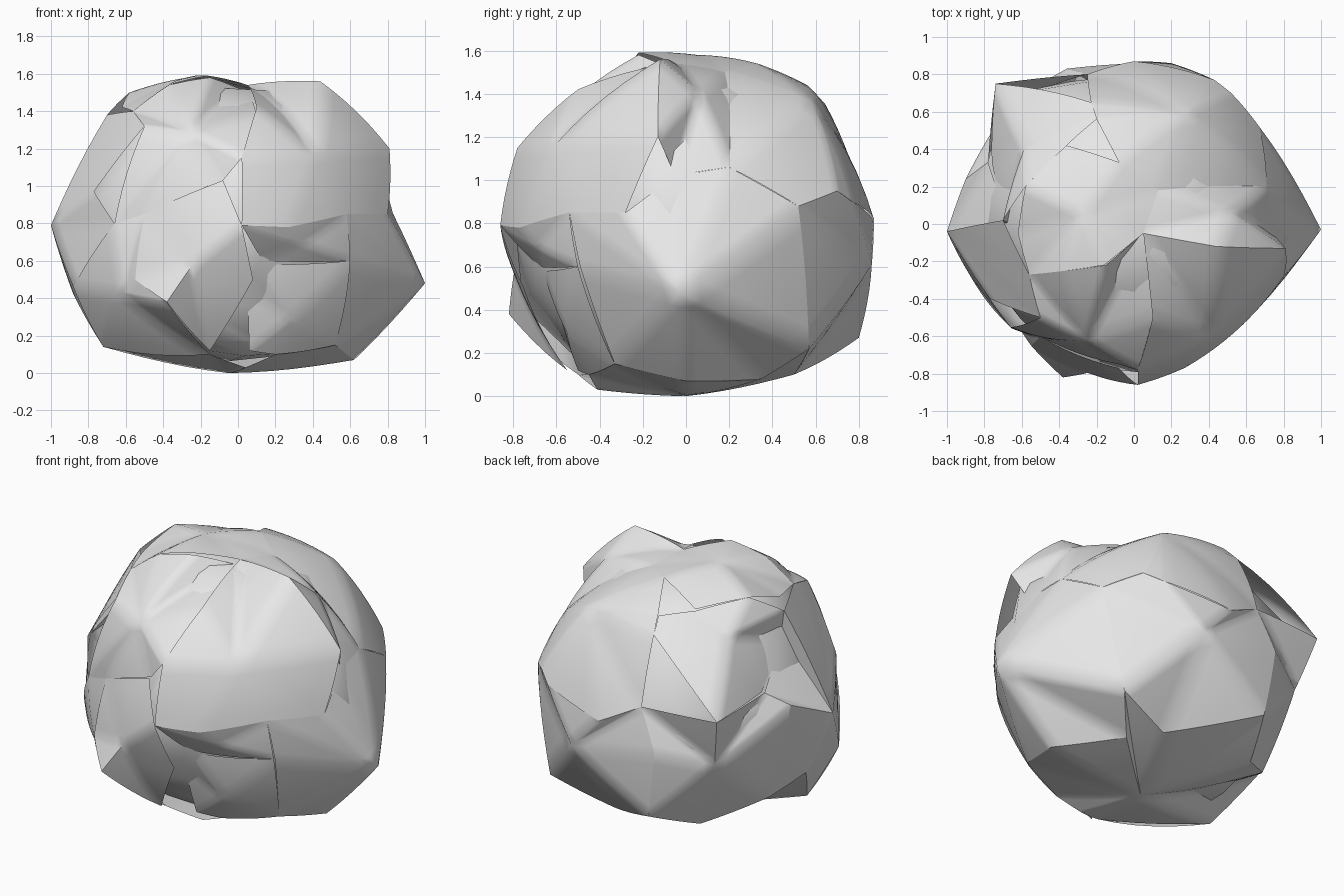
import bpy
import bmesh
from mathutils import Vector

default_cube = bpy.data.objects.get("Cube")
if default_cube:
    bpy.data.objects.remove(default_cube, do_unlink=True)

CENTRE = Vector((0, 0, .8))
STEPS = 6           # rows of faces from rim to middle
ROUND = .5          # 0 gives flat facets, 1 a round shell
POINTED = .22

grey = bpy.data.materials.new("plain_grey")
grey.use_nodes = True
grey.diffuse_color = (.8, .8, .8, 1)
grey.node_tree.nodes["Principled BSDF"].inputs["Base Color"].default_value = grey.diffuse_color

all_corners = []


def finish(name, bm, angle):
    """Turn the bmesh into a smooth shaded object."""
    mesh = bpy.data.meshes.new(name)
    bm.to_mesh(mesh)
    bm.free()
    mesh.materials.append(grey)
    part = bpy.data.objects.new(name, mesh)
    bpy.context.collection.objects.link(part)
    bpy.ops.object.select_all(action="DESELECT")
    part.select_set(True)
    bpy.context.view_layer.objects.active = part
    bpy.ops.object.shade_smooth_by_angle(angle=angle)


def rounded(corners, weights, roundness):
    """Blend three corners, easing the point towards a round shell."""
    flat = sum((c * w for c, w in zip(corners, weights)), Vector())
    radius = sum(c.length * w for c, w in zip(corners, weights))
    point = flat.lerp(flat.normalized() * radius, roundness) + CENTRE
    point.z = min(max(point.z, 0), 1.6)
    return point


def leaf(name, outline, tip=None, roundness=ROUND):
    """Domed shell: triangles from each outline edge up to the tip."""
    rim = [Vector(p) - CENTRE for p in outline]
    if tip:
        top = Vector(tip) - CENTRE
    else:
        middle = sum(rim, Vector()) / len(rim)
        top = middle.normalized() * (sum(p.length for p in rim) / len(rim))
    all_corners.extend(rim + [top])
    bm = bmesh.new()
    for a, b in zip(rim, rim[1:] + rim[:1]):
        grid = {}
        for i in range(STEPS + 1):
            for j in range(STEPS + 1 - i):
                u, v = i / STEPS, j / STEPS
                grid[i, j] = bm.verts.new(rounded((a, b, top), (u, v, 1 - u - v), roundness))
        for i in range(STEPS):
            for j in range(STEPS - i):
                bm.faces.new((grid[i, j], grid[i + 1, j], grid[i, j + 1]))
                if i + j < STEPS - 1:
                    bm.faces.new((grid[i + 1, j], grid[i + 1, j + 1], grid[i, j + 1]))
    bmesh.ops.remove_doubles(bm, verts=bm.verts, dist=.0005)
    bm.normal_update()
    inward = [f for f in bm.faces if f.normal.dot(f.calc_center_median() - CENTRE) < 0]
    bmesh.ops.reverse_faces(bm, faces=inward)
    finish(name, bm, 1.0)


# Upper shells
leaf("crown_leaf", [
    (-.56, -.27, 1.4), (-.37, -.25, 1.54), (-.16, -.22, 1.59), (.05, -.05, 1.54),
    (.13, .18, 1.5), (-.08, .33, 1.54), (-.36, .42, 1.45), (-.58, .2, 1.5),
    (-.62, -.05, 1.42)], (-.27, .05, 1.58))
leaf("upper_left_leaf", [
    (.05, -.05, 1.54), (.13, .18, 1.5), (.71, .2, 1.06), (.74, -.05, 1.02),
    (.81, -.13, 1.2), (.44, -.12, 1.56)], (.52, .06, 1.4))
leaf("upper_left_front_leaf", [
    (.05, -.05, 1.54), (.44, -.12, 1.56), (.81, -.13, 1.2),
    (.8, -.28, .85), (.58, -.54, .85), (.27, -.77, .78), (.02, -.86, .79),
    (.02, -.78, 1.15), (.1, -.5, 1.42)], (.4, -.6, 1.17))
leaf("front_brow", [
    (.58, -.54, .85), (.27, -.77, .78), (.02, -.86, .79), (.13, -.68, .6),
    (.6, -.5, .6)], (.34, -.69, .69))
leaf("upper_back_leaf", [
    (.13, .18, 1.5), (.71, .2, 1.06), (.67, .52, .88), (.52, .7, .95),
    (.43, .77, .9), (0, .87, .82), (-.25, .8, .95), (-.23, .65, 1.34),
    (-.2, .56, 1.44), (-.08, .33, 1.54)], (.27, .58, 1.36))
leaf("back_right_leaf", [
    (-.74, .75, .96), (-.23, .65, 1.34), (-.2, .56, 1.42), (-.36, .42, 1.44),
    (-.58, .2, 1.5), (-.7, .02, 1.38), (-.66, 0, 1.2), (-.76, .33, 1)])
leaf("upper_front_leaf", [
    (-.56, -.27, 1.4), (-.37, -.25, 1.54), (-.15, -.22, 1.58), (.05, -.05, 1.5),
    (.1, -.5, 1.38), (.02, -.78, 1.15), (-.08, -.75, 1.03), (-.5, -.6, .85),
    (-.66, -.55, .8), (-.5, -.5, 1.32)], (-.25, -.62, 1.28))

# Side shells
leaf("left_leaf", [
    (.71, .2, 1.06), (.67, .52, .88), (.55, .57, .22), (.35, .35, .08),
    (.62, 0, .07), (.52, -.33, .15), (.6, -.49, .6), (.58, -.54, .85),
    (.8, -.28, .85), (.74, -.05, 1.02)], (1, -.03, .48), POINTED)
leaf("right_leaf", [
    (-.66, 0, 1.2), (-.78, .33, 1), (-.9, .24, .92), (-.75, .25, .3),
    (-.88, .06, .42), (-.72, -.18, .14), (-.88, -.27, .46), (-.66, -.55, .8),
    (-.77, -.4, .97), (-.5, -.5, 1.32), (-.56, -.27, 1.4), (-.7, .02, 1.38)],
    (-1, -.04, .79), POINTED)

# Front shells
leaf("front_leaf", [
    (-.5, -.6, .85), (-.08, -.77, 1.03), (.02, -.86, .79), (.08, -.75, .5),
    (-.15, -.55, .12), (-.38, -.82, .38), (-.55, -.65, .5)])
leaf("lower_front_leaf", [
    (.13, -.66, .58), (.6, -.5, .6), (.52, -.33, .15), (.2, -.45, .1),
    (.06, -.5, .12), (.05, -.6, .45)])
leaf("lower_right_leaf", [
    (-.55, -.65, .5), (-.5, -.6, .85), (-.66, -.55, .8), (-.88, -.27, .46),
    (-.72, -.18, .14), (-.15, -.5, .1), (-.38, -.8, .38)])

# Back and underside shells
leaf("lower_back_leaf", [
    (-.74, .75, .96), (-.25, .8, .95), (-.36, .83, .7), (-.3, .8, .27),
    (-.45, .5, .15), (-.75, .25, .3), (-.9, .24, .92), (-.78, .33, 1)],
    roundness=POINTED)
leaf("back_left_leaf", [
    (-.25, .8, .95), (0, .87, .82), (.43, .77, .9), (.52, .7, .95),
    (.67, .52, .88), (.55, .57, .22), (.2, .5, .1), (-.3, .8, .27),
    (-.36, .83, .7)], roundness=POINTED)
leaf("base_leaf", [
    (-.72, -.18, .14), (-.15, -.5, .1), (.04, -.41, .03), (.2, -.45, .1),
    (.52, -.33, .15), (.62, 0, .07), (.35, .35, .08), (.55, .57, .22),
    (.2, .5, .1), (-.3, .8, .27), (-.45, .5, .15), (-.75, .25, .3),
    (-.88, .06, .42)], (-.05, 0, 0), POINTED)

# Closed core that shows through the gaps between the shells
core = bmesh.new()
for corner in all_corners:
    core.verts.new(corner * .92 + CENTRE)
hull = bmesh.ops.convex_hull(core, input=core.verts)
loose = {v for v in hull["geom_interior"] + hull["geom_unused"]
         if isinstance(v, bmesh.types.BMVert)}
bmesh.ops.delete(core, geom=list(loose), context="VERTS")
bmesh.ops.recalc_face_normals(core, faces=core.faces)
finish("inner_core", core, 1.2)
